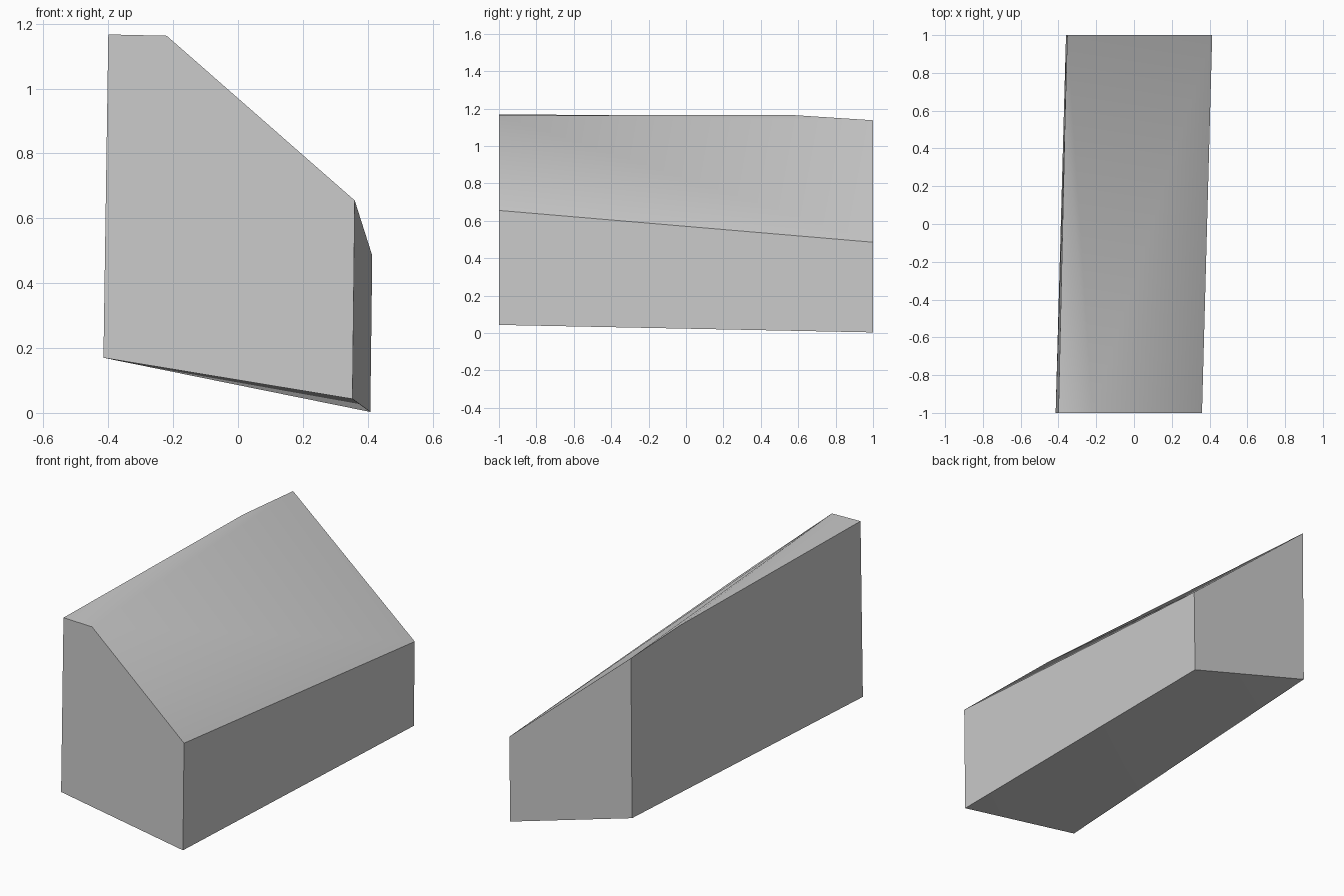
import bpy, bmesh, math

cube = bpy.data.objects.get("Cube")
if cube:
    bpy.data.objects.remove(cube, do_unlink=True)

# Plain grey for the whole block
grey = bpy.data.materials.new("plain_grey")
grey.use_nodes = True
colour = (0.6, 0.6, 0.6, 1)
grey.diffuse_color = colour
grey.node_tree.nodes["Principled BSDF"].inputs["Base Color"].default_value = colour

# Cross-sections (x, z) along the length: front end, where the flat top runs out, back end
sections = {
    -1.0: [(-0.415, 0.17), (0.353, 0.043), (0.36, 0.655), (-0.22, 1.163), (-0.40, 1.167)],
    0.57: [(-0.365, 1.165)],
    1.0: [(-0.36, 0.228), (0.408, 0.003), (0.414, 0.485), (-0.353, 1.137)],
}

# Wedge-topped block spanning the sections
bm = bmesh.new()
for y, profile in sections.items():
    for x, z in profile:
        bm.verts.new((x, y, z))
bmesh.ops.convex_hull(bm, input=bm.verts[:])

# Merge the flat faces back into clean polygons
bmesh.ops.dissolve_limit(bm, angle_limit=math.radians(0.5), verts=bm.verts[:], edges=bm.edges[:])
bmesh.ops.recalc_face_normals(bm, faces=bm.faces[:])

mesh = bpy.data.meshes.new("sloped_block")
bm.to_mesh(mesh)
bm.free()
mesh.materials.append(grey)
block = bpy.data.objects.new("sloped_block", mesh)
bpy.context.collection.objects.link(block)

bpy.ops.object.select_all(action="DESELECT")
block.select_set(True)
bpy.context.view_layer.objects.active = block
bpy.ops.object.shade_smooth_by_angle(angle=math.radians(30))
